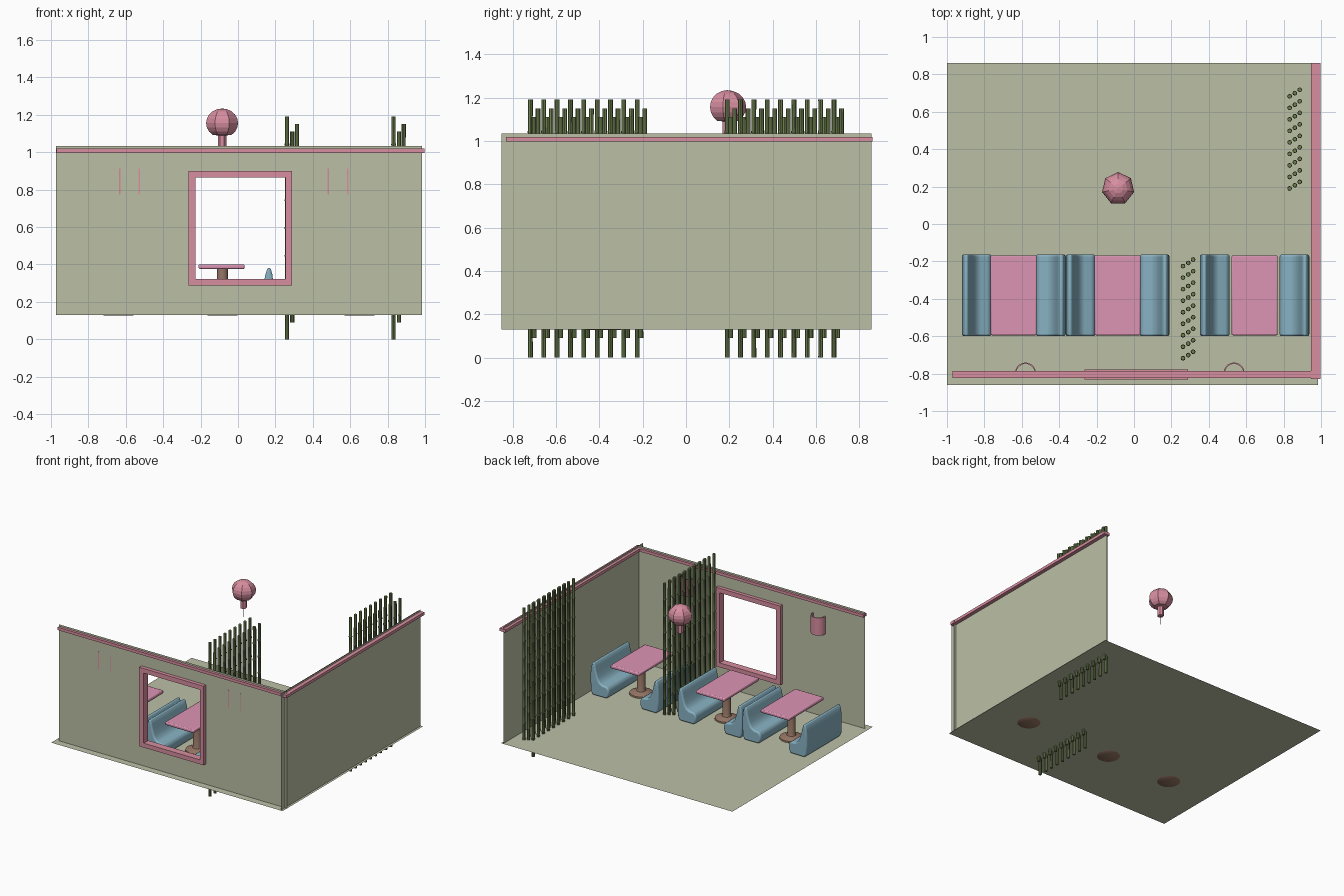
import bpy, bmesh, math

if "Cube" in bpy.data.objects:
    bpy.data.objects.remove(bpy.data.objects["Cube"])

def material(name, rgb):
    m = bpy.data.materials.new(name)
    m.diffuse_color = (*rgb, 1)
    m.use_nodes = True
    m.node_tree.nodes["Principled BSDF"].inputs["Base Color"].default_value = m.diffuse_color
    return m

OLIVE = material("olive_plaster", (0.50, 0.53, 0.38))
ROSE = material("rose_trim", (0.68, 0.27, 0.35))
PINK = material("pink_top", (0.72, 0.30, 0.46))
BLUE = material("blue_upholstery", (0.25, 0.45, 0.55))
BROWN = material("brown_base", (0.30, 0.18, 0.13))
GREEN = material("bamboo_green", (0.16, 0.22, 0.08))

def make(name, verts, faces, mat, smooth=None):
    me = bpy.data.meshes.new(name)
    me.from_pydata(verts, [], faces)
    bm = bmesh.new()
    bm.from_mesh(me)
    bmesh.ops.recalc_face_normals(bm, faces=bm.faces)
    bm.to_mesh(me)
    bm.free()
    me.materials.append(mat)
    ob = bpy.data.objects.new(name, me)
    bpy.context.collection.objects.link(ob)
    if smooth:
        bpy.ops.object.select_all(action='DESELECT')
        ob.select_set(True)
        bpy.context.view_layer.objects.active = ob
        bpy.ops.object.shade_smooth_by_angle(angle=math.radians(smooth))
    return ob

def extrude(name, profile, a, b, axis, mat, smooth=None):
    """Closed 2D profile swept from a to b along axis 'x', 'y' or 'z'."""
    put = {'x': lambda p, t: (t, p[0], p[1]),
           'y': lambda p, t: (p[0], t, p[1]),
           'z': lambda p, t: (p[0], p[1], t)}[axis]
    n = len(profile)
    verts = [put(p, t) for t in (a, b) for p in profile]
    faces = [(i, (i + 1) % n, (i + 1) % n + n, i + n) for i in range(n)]
    faces += [tuple(range(n)), tuple(range(n, 2 * n))]
    return make(name, verts, faces, mat, smooth)

def rect(x0, x1, y0, y1):
    return [(x0, y0), (x1, y0), (x1, y1), (x0, y1)]

def lathe(name, profile, n, loc, mat, smooth=None, turn=0.0):
    """Open (radius, z) profile spun round z, with capped ends."""
    verts = [(r * math.cos(turn + math.tau * i / n), r * math.sin(turn + math.tau * i / n), z)
             for r, z in profile for i in range(n)]
    m = len(profile)
    faces = [(k * n + i, k * n + (i + 1) % n, (k + 1) * n + (i + 1) % n, (k + 1) * n + i)
             for k in range(m - 1) for i in range(n)]
    faces += [tuple(range(n)), tuple(range((m - 1) * n, m * n))]
    ob = make(name, verts, faces, mat, smooth)
    ob.location = loc
    return ob

def bevel(ob, width, segments):
    mod = ob.modifiers.new("rounding", 'BEVEL')
    mod.width, mod.segments = width, segments
    mod.limit_method, mod.angle_limit = 'ANGLE', math.radians(50)

FLOOR, TOP = 0.13, 1.033
WX, WY = 0.967, -0.804

# Floor and right wall
make("floor", [(-1, -.86, FLOOR), (.985, -.86, FLOOR), (.985, .86, FLOOR), (-1, .86, FLOOR)],
     [(0, 1, 2, 3)], OLIVE)
make("right_wall", [(WX, -.852, FLOOR), (WX, .856, FLOOR), (WX, .856, TOP), (WX, -.852, TOP)],
     [(0, 1, 2, 3)], OLIVE)

# Front wall with window opening, and the window frame
def ring(x0, x1, z0, z1, y):
    return [(x, y, z) for x, z in rect(x0, x1, z0, z1)]

outer = (-.265, .288, .288, .901)
inner = (-.226, .255, .322, .865)
band = [(i, (i + 1) % 4, (i + 1) % 4 + 4, i + 4) for i in range(4)]
make("front_wall", ring(-.973, .985, FLOOR, TOP, WY) + ring(*inner, WY), band, OLIVE)
yf, yb = -.832, -.777
make("window_frame", ring(*outer, yf) + ring(*inner, yf) + ring(*inner, yb) + ring(*outer, yb),
     [tuple((v + 4 * k) % 16 for v in f) for k in range(4) for f in band], ROSE)

# Picture rails along the wall tops
extrude("front_rail", rect(-.824, -.786, .997, 1.019), -.97, .998, 'x', ROSE)
extrude("right_rail", rect(.946, .996, .997, 1.019), -.83, .86, 'y', ROSE)

# Half-round wall lamps
for x in (-.58, .535):
    arc = [math.pi * (i / 16 * 1.1 - .05) for i in range(17)]
    shell = [(x + .056 * math.cos(a), -.797 + .056 * math.sin(a)) for a in arc]
    shell += [(x + .049 * math.cos(a), -.797 + .049 * math.sin(a)) for a in reversed(arc)]
    extrude("wall_lamp", shell, .775, .912, 'z', ROSE, 35)

# Hanging globe lamp
globe = [(.0878 * math.sin(math.pi * k / 10), 1.156 - .078 * math.cos(math.pi * k / 10))
         for k in range(2, 10)]
lathe("globe_lamp", [(.002, .95), (.002, 1.02), (.023, 1.02), (.023, 1.09)] + globe + [(.001, 1.234)],
      7, (-.085, .19, 0), ROSE, turn=math.pi / 2)

# Bamboo screens: three staggered rows of nodded poles
def pole(z0, z1, nodes=8):
    pts = [(.011, z0)]
    for k in range(1, nodes):
        z = z0 + (z1 - z0) * k / nodes
        pts += [(.0108, z - .007), (.0128, z - .003), (.0128, z + .003), (.0108, z + .007)]
    return pts + [(.011, z1)]

for sx, sy in ((.262, -.718), (.832, .19)):
    for dx, dy, z0, z1 in ((0, 0, 0, 1.19), (.028, .017, .09, 1.11), (.054, .035, .13, 1.15)):
        row = lathe("bamboo_row", pole(z0, z1), 8, (sx + dx, sy + dy, 0), GREEN, 30)
        arr = row.modifiers.new("poles", 'ARRAY')
        arr.count = 9
        arr.use_relative_offset = False
        arr.use_constant_offset = True
        arr.constant_offset_displace = (0, .0616, 0)

# Booths: two mirrored bench seats and a pedestal table
SEAT = [(.018, .132), (.003, .16), (0, .22), (0, .30), (.005, .345), (.013, .375), (.022, .386),
        (.033, .376), (.041, .35), (.049, .315), (.062, .27), (.078, .24), (.10, .226),
        (.135, .222), (.15, .212), (.158, .192), (.156, .16), (.142, .133)]
for cx, half in ((-.643, .277), (-.088, .277), (.645, .292)):
    for s in (-1, 1):
        prof = [(cx + s * (half - u), z) for u, z in SEAT]
        seat = extrude("bench_seat", prof, -.60, -.163, 'y', BLUE, 60)
        bevel(seat, .012, 3)
    top = extrude("table_top", rect(cx - .123, cx + .123, -.595, -.168), .376, .401, 'z', PINK, 40)
    bevel(top, .007, 2)
    lathe("table_pedestal", [(.078, .127), (.085, .132), (.083, .142), (.06, .152), (.034, .158),
                             (.029, .17), (.029, .378)], 20, (cx + .005, -.38, 0), BROWN, 40)
